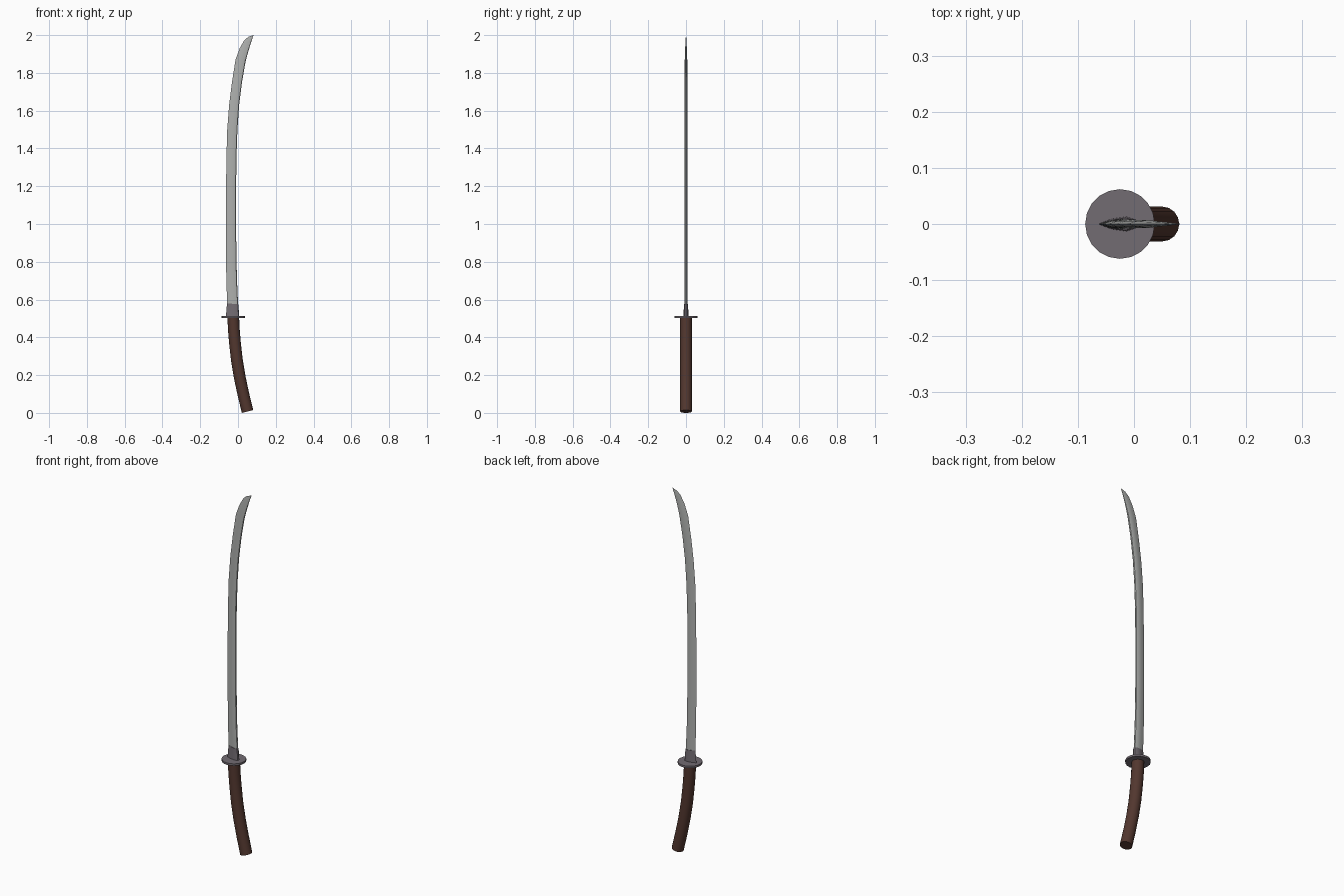
import bpy, bmesh, math
from mathutils import Vector

if "Cube" in bpy.data.objects:
    bpy.data.objects.remove(bpy.data.objects["Cube"])


def material(name, rgb):
    m = bpy.data.materials.new(name)
    m.diffuse_color = (*rgb, 1)
    m.use_nodes = True
    m.node_tree.nodes["Principled BSDF"].inputs["Base Color"].default_value = m.diffuse_color
    return m


def loft(name, rings, mat, smooth=None):
    """Bridge equal-sized rings of points into a closed solid."""
    bm = bmesh.new()
    loops = [[bm.verts.new(p) for p in ring] for ring in rings]
    n = len(loops[0])
    for a, b in zip(loops, loops[1:]):
        for i in range(n):
            j = (i + 1) % n
            bm.faces.new((a[i], a[j], b[j], b[i]))
    bm.faces.new(loops[0][::-1])
    bm.faces.new(loops[-1])
    bmesh.ops.remove_doubles(bm, verts=bm.verts, dist=1e-5)
    bmesh.ops.recalc_face_normals(bm, faces=bm.faces)
    me = bpy.data.meshes.new(name)
    bm.to_mesh(me)
    bm.free()
    me.materials.append(mat)
    ob = bpy.data.objects.new(name, me)
    bpy.context.collection.objects.link(ob)
    if smooth:
        bpy.ops.object.select_all(action='DESELECT')
        ob.select_set(True)
        bpy.context.view_layer.objects.active = ob
        bpy.ops.object.shade_smooth_by_angle(angle=math.radians(smooth))
    return ob


def circle_ring(x, z, r, tilt, n):
    """Circle around (x, 0, z), tilted in the xz plane."""
    out = []
    for i in range(n):
        a = 2 * math.pi * i / n
        u = r * math.cos(a)
        out.append(Vector((x + u * math.cos(tilt), r * math.sin(a), z + u * math.sin(tilt))))
    return out


steel = material("steel", (0.42, 0.43, 0.42))
iron = material("iron", (0.17, 0.15, 0.17))
wood = material("grip_brown", (0.085, 0.038, 0.028))

# curved grip: x, z, tilt of each ring
grip = [(0.0505, 0.0075, 0.25), (0.028, 0.10, 0.22), (0.009, 0.19, 0.18),
        (-0.006, 0.28, 0.13), (-0.016, 0.37, 0.09), (-0.022, 0.44, 0.05), (-0.025, 0.505, 0)]
loft("grip", [circle_ring(x, z, 0.031, t, 16) for x, z, t in grip], wood, 40)

# round guard
loft("guard", [circle_ring(-0.025, z, 0.062, 0, 20) for z in (0.502, 0.513)], iron)


def blade_ring(z0, z1, x0, x1, t):
    """Wedge section: sharp edge at x0, ridge, then a peaked spine at x1."""
    def p(f, y):
        return Vector((x0 + (x1 - x0) * f, y, z0 + (z1 - z0) * f))
    return [p(0, 0), p(0.35, -0.7 * t), p(0.72, -t), p(0.95, -0.6 * t), p(1, 0),
            p(0.95, 0.6 * t), p(0.72, t), p(0.35, 0.7 * t)]


# collar at the blade root
loft("collar", [blade_ring(0.512, 0.512, -0.064, 0.006, 0.013),
                blade_ring(0.58, 0.575, -0.058, 0.002, 0.011)], iron, 30)

# curved blade: edge z, spine z, edge x, spine x, half thickness
sections = [(0.56, 0.56, -0.057, 0.001, 0.0085), (0.72, 0.72, -0.062, -0.006, 0.0085),
            (0.95, 0.95, -0.064, -0.010, 0.0085), (1.20, 1.20, -0.063, -0.010, 0.008),
            (1.36, 1.36, -0.061, -0.008, 0.008), (1.50, 1.50, -0.057, -0.003, 0.008),
            (1.63, 1.63, -0.047, 0.006, 0.008), (1.75, 1.75, -0.032, 0.021, 0.0075),
            (1.87, 1.86, -0.013, 0.040, 0.007), (1.93, 1.905, 0.009, 0.052, 0.005),
            (1.972, 1.945, 0.033, 0.064, 0.0035), (1.991, 1.975, 0.055, 0.074, 0.002),
            (2.0, 1.999, 0.0815, 0.0825, 0.0004)]
loft("blade", [blade_ring(*s) for s in sections], steel, 25)
